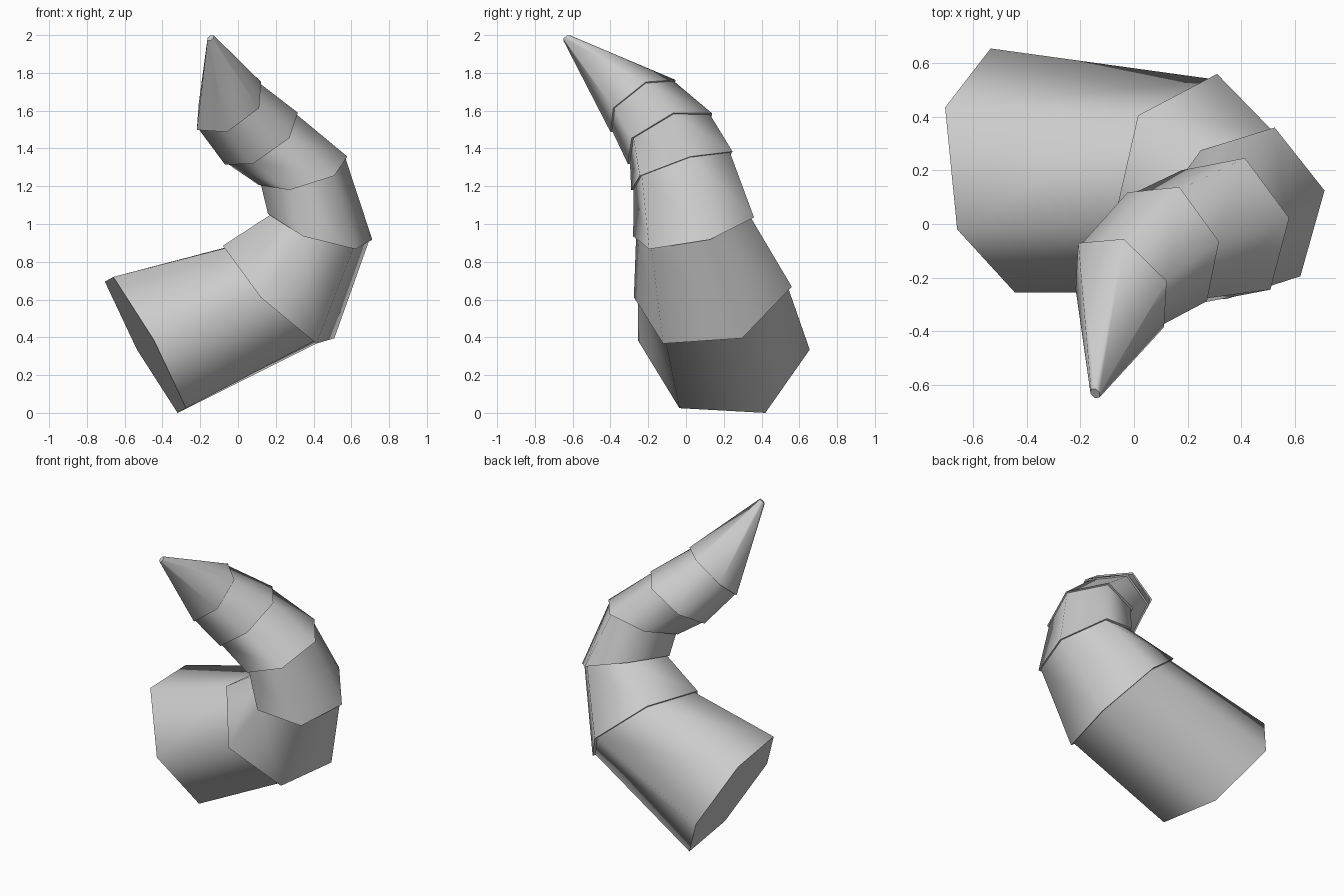
import bpy
import bmesh
from mathutils import Vector

cube = bpy.data.objects.get("Cube")
if cube:
    bpy.data.objects.remove(cube, do_unlink=True)

# Single plain grey material
grey = bpy.data.materials.new("light_grey")
grey.use_nodes = True
colour = (0.6, 0.6, 0.6, 1.0)
grey.diffuse_color = colour
shader = next(n for n in grey.node_tree.nodes if n.type == "BSDF_PRINCIPLED")
shader.inputs["Base Color"].default_value = colour

# Six-sided cross-sections along the curl: centre, first corner arm, second corner arm
SECTIONS = [
    ((-.49, .20, .36), (-.045, .455, -.025), (.17, .22, -.36)),
    ((.215, .142, .64), (.095, .418, .028), (.295, .155, -.245)),
    ((.435, .04, .985), (.09, .32, .05), (.276, .085, -.068)),
    ((.344, -.022, 1.282), (.07, .268, .102), (.235, .045, .075)),
    ((.124, -.085, 1.452), (.045, .223, .134), (.193, .02, .137)),
    ((-.048, -.228, 1.625), (.01, .172, .138), (.17, .015, .127)),
]
TIP_CENTRE = (-.145, -.632, 1.985)
TIP_SCALE = 0.1
INSET = 0.95    # each segment ends slightly inside the next one's rim
NAMES = ["base", "second", "third", "fourth", "fifth", "tip"]


def hexagon(centre, arm_a, arm_b, scale=1.0):
    """Corners of a hexagon spanned by two neighbouring corner arms."""
    c, a, b = Vector(centre), Vector(arm_a) * scale, Vector(arm_b) * scale
    return [c + d for d in (a, b, b - a, -a, -b, a - b)]


def make_segment(name, lower, upper):
    """Closed tapered tube with smooth sides and crisp flat ends."""
    bm = bmesh.new()
    low = [bm.verts.new(p) for p in lower]
    high = [bm.verts.new(p) for p in upper]
    count = len(low)
    for i in range(count):
        j = (i + 1) % count
        side = bm.faces.new((low[i], low[j], high[j], high[i]))
        side.smooth = True
    for ring in (low, high):
        cap = bm.faces.new(ring)
        for edge in cap.edges:
            edge.smooth = False
    bmesh.ops.recalc_face_normals(bm, faces=bm.faces)
    mesh = bpy.data.meshes.new(name)
    bm.to_mesh(mesh)
    bm.free()
    mesh.materials.append(grey)
    obj = bpy.data.objects.new(name, mesh)
    bpy.context.collection.objects.link(obj)
    return obj


# Overlapping segments, ending in a narrow blunt point
for index, section in enumerate(SECTIONS):
    if index + 1 < len(SECTIONS):
        end = hexagon(*SECTIONS[index + 1], scale=INSET)
    else:
        end = hexagon(TIP_CENTRE, section[1], section[2], scale=TIP_SCALE)
    make_segment(NAMES[index] + "_segment", hexagon(*section), end)
